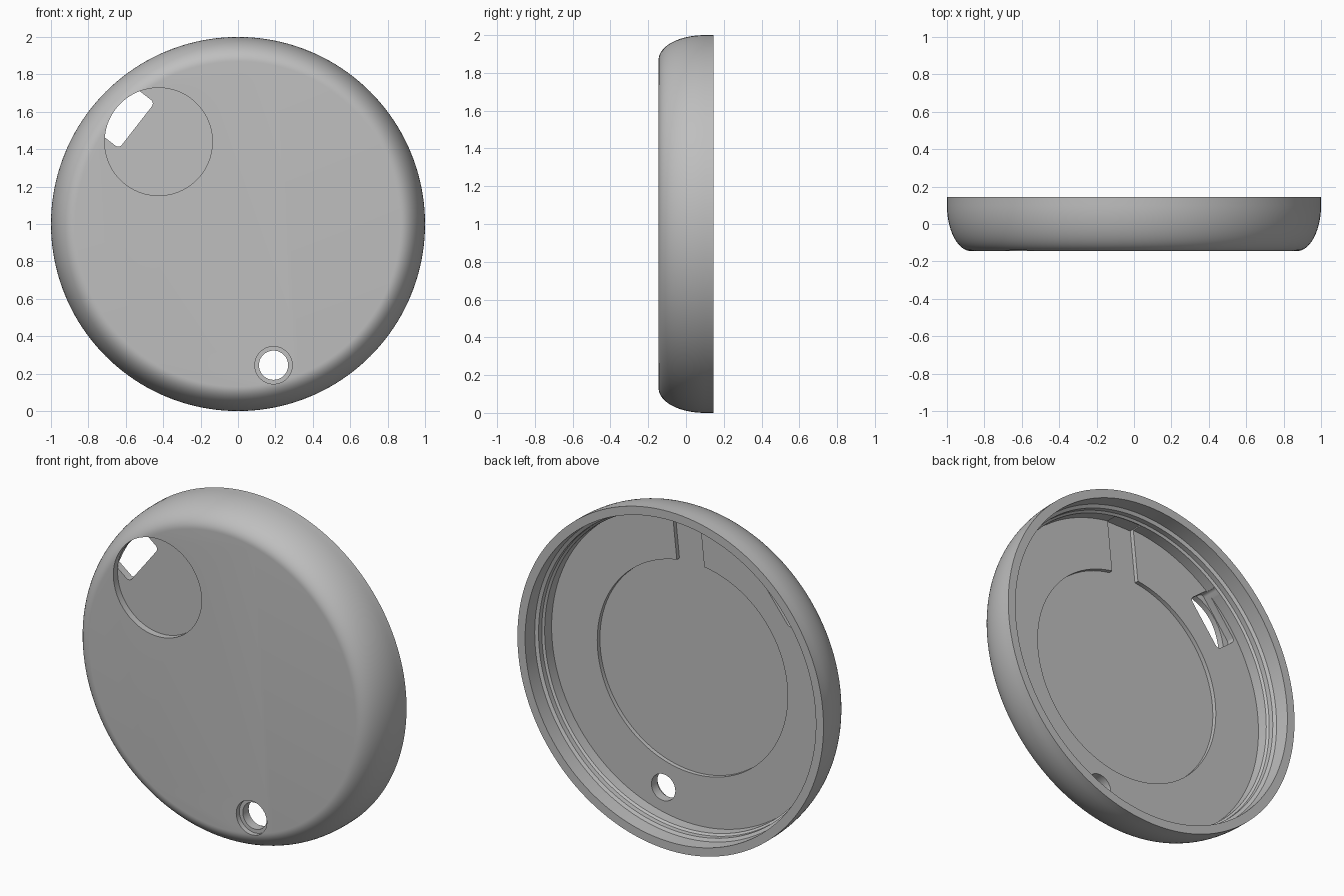
import bpy, bmesh, math
from mathutils import Matrix, Vector

if "Cube" in bpy.data.objects:
    bpy.data.objects.remove(bpy.data.objects["Cube"])

FRONT, BACK, FLOOR = -0.145, 0.145, -0.06
RECESS, POCKET = -0.105, -0.085

grey = bpy.data.materials.new("plain_grey")
grey.use_nodes = True
grey.diffuse_color = (0.52, 0.52, 0.52, 1)
grey.node_tree.nodes["Principled BSDF"].inputs["Base Color"].default_value = (0.52, 0.52, 0.52, 1)


def loft(name, sections):
    """Skin counterclockwise (x, z) outlines, each with its y, into a closed solid."""
    bm = bmesh.new()
    rings = [[bm.verts.new((x, y, z)) for x, z in outline] for outline, y in sections]
    for a, b in zip(rings, rings[1:]):
        for i in range(len(a)):
            j = (i + 1) % len(a)
            bm.faces.new((a[i], b[i], b[j], a[j]))
    bm.faces.new(rings[0])
    bm.faces.new(rings[-1][::-1])
    bm.normal_update()
    mesh = bpy.data.meshes.new(name)
    bm.to_mesh(mesh)
    bm.free()
    mesh.materials.append(grey)
    obj = bpy.data.objects.new(name, mesh)
    bpy.context.collection.objects.link(obj)
    return obj


def prism(name, outline, y0, y1):
    return loft(name, [(outline, y0), (outline, y1)])


def circle(x, z, r, n=96):
    return [(x + r * math.cos(math.tau * i / n), z + r * math.sin(math.tau * i / n))
            for i in range(n)]


def rounded_box(x, z, length, width, r, angle):
    """Rounded rectangle outline, its length turned by angle from +x."""
    turn, points = Matrix.Rotation(angle, 2), []
    for k, (sx, sz) in enumerate([(1, 1), (-1, 1), (-1, -1), (1, -1)]):
        for i in range(7):
            a = math.pi / 2 * (k + i / 6)
            p = turn @ Vector((sx * (length / 2 - r) + r * math.cos(a),
                               sz * (width / 2 - r) + r * math.sin(a)))
            points.append((x + p.x, z + p.y))
    return points


# Dish: (radius, y) profile with a rounded front edge and a stepped inner wall
profile = []
for i in range(21):
    a = math.pi / 2 * i / 20
    profile.append((0.87 + 0.13 * math.sin(a), 0.1 - (0.1 - FRONT) * math.cos(a)))
profile += [(1, BACK), (0.95, BACK), (0.95, 0.055), (0.932, 0.045),
            (0.932, 0.015), (0.92, 0.005), (0.92, FLOOR)]
dish = loft("dish", [(circle(0, 1, r, 160), y) for r, y in profile])

# Cutters: inner pocket and slot, front recess with window, counterbored hole
cutters = [
    prism("pocket_cutter", circle(0, 1, 0.622, 128), POCKET, 0),
    prism("slot_cutter", [(-0.09, 1.5), (0.09, 1.5), (0.135, 1.925), (-0.045, 1.925)],
          POCKET, 0),
    prism("recess_cutter", circle(-0.425, 1.44, 0.288), -0.3, RECESS),
    prism("window_cutter", rounded_box(-0.6, 1.572, 0.31, 0.15, 0.025, math.radians(52)),
          RECESS - 0.001, 0),
    prism("counterbore_cutter", circle(0.19, 0.245, 0.1, 64), -0.3, -0.115),
    prism("hole_cutter", circle(0.19, 0.245, 0.078, 64), -0.3, 0),
]
bpy.context.view_layer.objects.active = dish
for cutter in cutters:
    mod = dish.modifiers.new(cutter.name, "BOOLEAN")
    mod.operation, mod.solver, mod.object = "DIFFERENCE", "EXACT", cutter
    bpy.ops.object.modifier_apply(modifier=mod.name)
for cutter in cutters:
    bpy.data.objects.remove(cutter)

# Smooth shading with sharp rims
bpy.ops.object.select_all(action="DESELECT")
dish.select_set(True)
bpy.ops.object.shade_smooth_by_angle(angle=math.radians(30))
